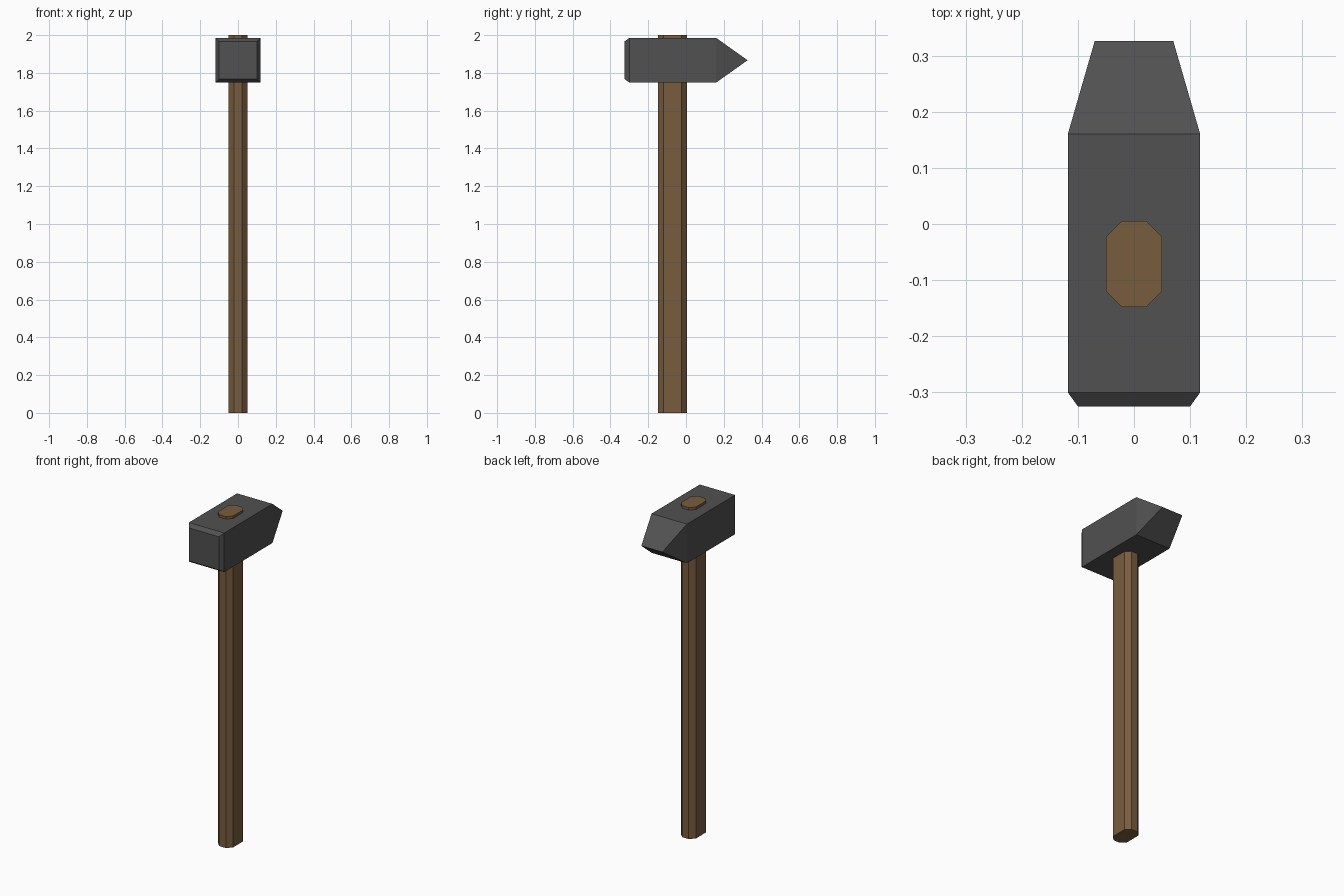
import bpy, bmesh

if "Cube" in bpy.data.objects:
    bpy.data.objects.remove(bpy.data.objects["Cube"])


def material(name, color):
    m = bpy.data.materials.new(name)
    m.diffuse_color = (*color, 1)
    m.use_nodes = True
    m.node_tree.nodes["Principled BSDF"].inputs["Base Color"].default_value = m.diffuse_color
    return m


def loft(name, rings, mat):
    """Skin a row of equal-sized closed rings and cap both ends."""
    bm = bmesh.new()
    loops = [[bm.verts.new(p) for p in ring] for ring in rings]
    n = len(loops[0])
    for a, b in zip(loops, loops[1:]):
        for i in range(n):
            j = (i + 1) % n
            bm.faces.new((a[i], a[j], b[j], b[i]))
    bm.faces.new(loops[0])
    bm.faces.new(loops[-1])
    # Merge rings that collapse to an edge
    bmesh.ops.remove_doubles(bm, verts=bm.verts, dist=1e-4)
    bmesh.ops.recalc_face_normals(bm, faces=bm.faces)
    me = bpy.data.meshes.new(name)
    bm.to_mesh(me)
    bm.free()
    me.materials.append(mat)
    ob = bpy.data.objects.new(name, me)
    bpy.context.collection.objects.link(ob)
    return ob


wood = material("brown wood", (0.19, 0.108, 0.049))
steel = material("dark steel", (0.082, 0.082, 0.082))

# Handle: long octagonal shaft passing through the head
HX, HY, CUT, YC = 0.05, 0.0765, 0.028, -0.071
quarter = [(HX, HY - CUT), (HX - CUT, HY)]
section = (quarter + [(-x, y) for x, y in reversed(quarter)]
           + [(-x, -y) for x, y in quarter]
           + [(x, -y) for x, y in reversed(quarter)])
loft("handle", [[(x, y + YC, z) for x, y in section] for z in (0, 2)], wood)

# Head: (y, half width, half height) from bevelled face to wedge edge
ZC = 1.867
stations = [(-0.325, 0.10, 0.10), (-0.30, 0.118, 0.118),
            (0.16, 0.118, 0.118), (0.326, 0.07, 0.0)]
corners = [(-1, -1), (1, -1), (1, 1), (-1, 1)]
loft("hammer_head",
     [[(sx * w, y, ZC + sz * h) for sx, sz in corners] for y, w, h in stations],
     steel)
# Drop any degenerate cap left at the wedge edge
bpy.data.objects["hammer_head"].data.validate()
